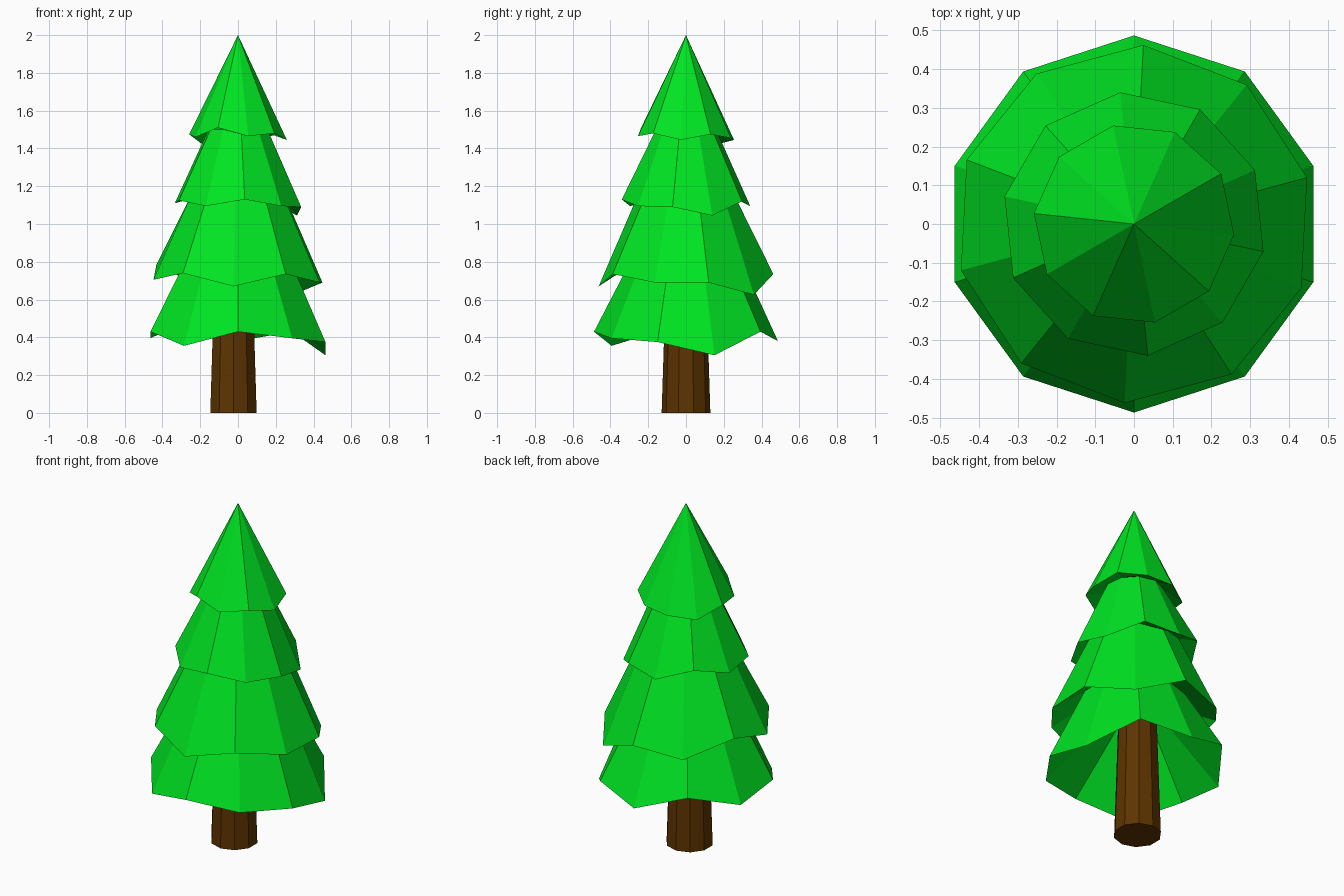
import bpy, bmesh
from math import radians, cos, sin

if "Cube" in bpy.data.objects:
    bpy.data.objects.remove(bpy.data.objects["Cube"])

SIDES = 10
TRUNK_X = -0.024
TRUNK_TOP = 0.78


def material(name, color):
    m = bpy.data.materials.new(name)
    m.diffuse_color = (*color, 1)
    m.use_nodes = True
    m.node_tree.nodes["Principled BSDF"].inputs["Base Color"].default_value = m.diffuse_color
    return m


def make_object(name, bm, mat):
    bmesh.ops.recalc_face_normals(bm, faces=bm.faces)
    me = bpy.data.meshes.new(name)
    bm.to_mesh(me)
    bm.free()
    me.materials.append(mat)
    ob = bpy.data.objects.new(name, me)
    bpy.context.collection.objects.link(ob)
    return ob


def ring(bm, radius, start, heights, cx=0):
    angles = [radians(start + 360 / SIDES * i) for i in range(SIDES)]
    return [bm.verts.new((cx + radius * cos(a), radius * sin(a), z))
            for a, z in zip(angles, heights)]


def bridge(bm, low, high):
    for i in range(SIDES):
        j = (i + 1) % SIDES
        bm.faces.new((low[i], low[j], high[j], high[i]))


green = material("needles", (0.0, 0.78, 0.016))
brown = material("bark", (0.11, 0.034, 0.0))

# Branch tiers from the bottom up: rim radius, start angle, top radius,
# top height, uneven rim heights (counter-clockwise)
tiers = [
    (0.487, 18, 0.285, 0.82,
     [.305, .43, .38, .48, .395, .43, .355, .43, .395, .375]),
    (0.463, 15, 0.25, 1.165,
     [.69, .625, .735, .695, .785, .705, .74, .67, .735, .69]),
    (0.342, 24, 0.16, 1.50,
     [1.045, 1.12, 1.095, 1.165, 1.11, 1.125, 1.095, 1.13, 1.095, 1.09]),
    (0.26, 30, 0, 2.0,
     [1.475, 1.455, 1.445, 1.425, 1.475, 1.46, 1.51, 1.465, 1.48, 1.445]),
]

# Foliage: one zigzag shell, underside then slope for each tier
bm = bmesh.new()
inner = ring(bm, 0.112, 18, [TRUNK_TOP] * SIDES, TRUNK_X)
bm.faces.new(inner)
for radius, start, top_radius, top_z, heights in tiers:
    rim = ring(bm, radius, start, heights)
    bridge(bm, inner, rim)
    if top_radius:
        inner = ring(bm, top_radius, start, [top_z] * SIDES)
        bridge(bm, rim, inner)
    else:
        apex = bm.verts.new((0, 0, top_z))
        for i in range(SIDES):
            bm.faces.new((rim[i], rim[(i + 1) % SIDES], apex))
make_object("foliage", bm, green)

# Tapered trunk, slightly off centre
bm = bmesh.new()
base = ring(bm, 0.129, 18, [0] * SIDES, TRUNK_X)
top = ring(bm, 0.104, 18, [TRUNK_TOP] * SIDES, TRUNK_X)
bridge(bm, base, top)
bm.faces.new(base)
bm.faces.new(top)
make_object("trunk", bm, brown)
